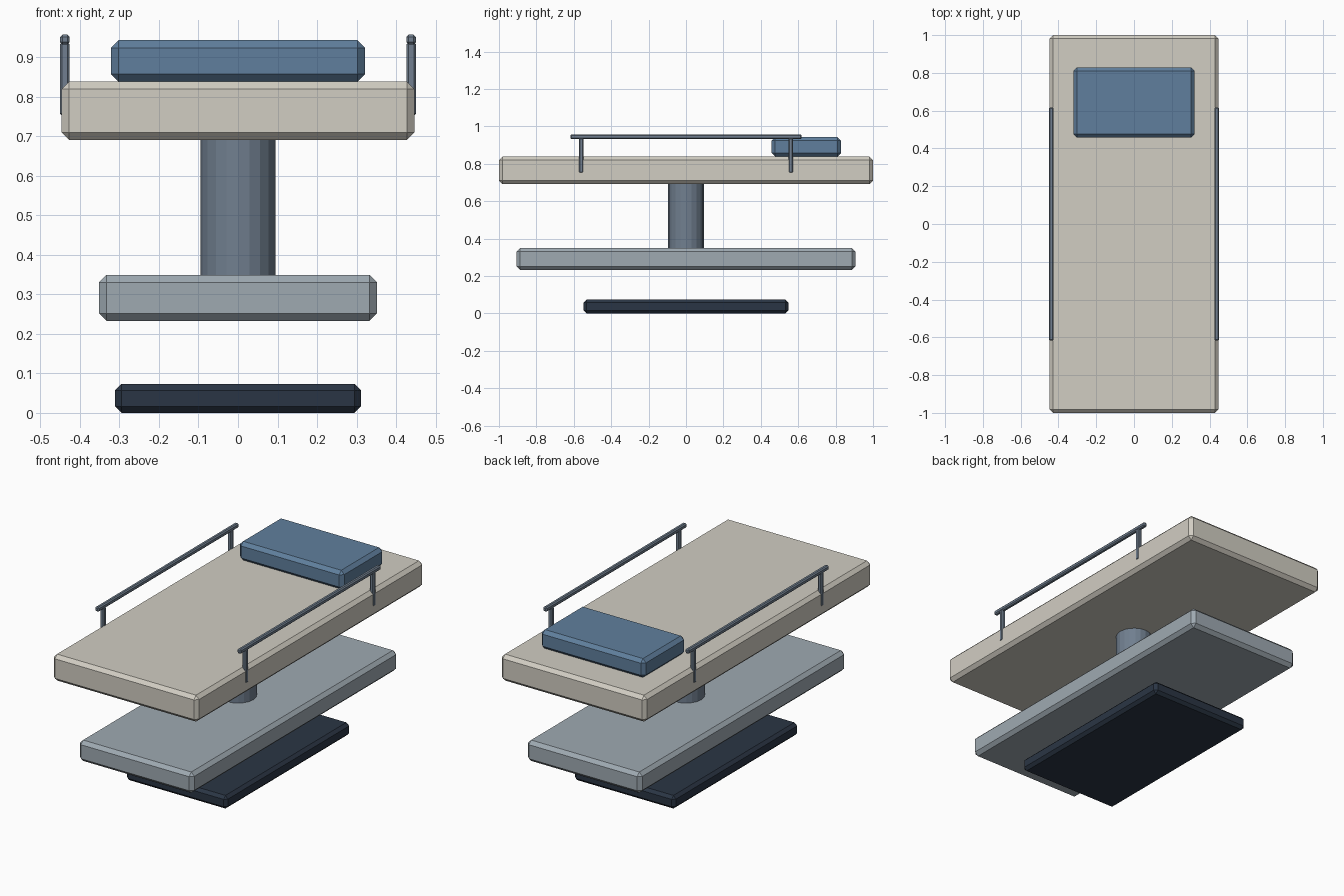
import bpy
import bmesh

if "Cube" in bpy.data.objects:
    bpy.data.objects.remove(bpy.data.objects["Cube"])


def material(name, r, g, b):
    m = bpy.data.materials.new(name)
    m.diffuse_color = tuple((c / 255) ** 2.2 for c in (r, g, b)) + (1,)
    m.use_nodes = True
    m.node_tree.nodes["Principled BSDF"].inputs["Base Color"].default_value = m.diffuse_color
    return m


linen = material("linen", 208, 204, 193)
blue = material("pillow_blue", 96, 126, 156)
light_steel = material("light_steel", 157, 168, 176)
mid_steel = material("mid_steel", 112, 126, 142)
dark = material("dark_base", 46, 56, 70)


def finish(name, bm, mat):
    mesh = bpy.data.meshes.new(name)
    bm.to_mesh(mesh)
    bm.free()
    mesh.materials.append(mat)
    obj = bpy.data.objects.new(name, mesh)
    bpy.context.collection.objects.link(obj)
    return obj


def box(name, x, y, z, bevel, mat):
    """Chamfered box from (min, max) ranges."""
    bm = bmesh.new()
    bmesh.ops.create_cube(bm, size=1)
    for v in bm.verts:
        v.co = [r[0] + (c + 0.5) * (r[1] - r[0]) for c, r in zip(v.co, (x, y, z))]
    obj = finish(name, bm, mat)
    mod = obj.modifiers.new("chamfer", 'BEVEL')
    mod.width = bevel
    mod.segments = 1
    mod.limit_method = 'NONE'
    return obj


# Floor plate, chassis, mattress and pillow
box("floor_plate", (-0.311, 0.311), (-0.548, 0.548), (0, 0.073), 0.016, dark)
box("chassis", (-0.352, 0.352), (-0.906, 0.906), (0.233, 0.349), 0.019, light_steel)
box("mattress", (-0.447, 0.447), (-1, 1), (0.691, 0.838), 0.019, linen)
box("pillow", (-0.321, 0.321), (0.458, 0.829), (0.838, 0.943), 0.019, blue)

# Lift column
bm = bmesh.new()
bmesh.ops.create_cone(bm, cap_ends=True, segments=20, radius1=0.095,
                      radius2=0.095, depth=0.342)
bmesh.ops.translate(bm, vec=(0, 0, 0.52), verts=bm.verts)
finish("lift_column", bm, mid_steel)

# Side rails, each with two posts
for side, s in (("left", -1), ("right", 1)):
    x = (s * 0.438 - 0.012, s * 0.438 + 0.012)
    box(f"{side}_rail", x, (-0.618, 0.618), (0.932, 0.957), 0.006, mid_steel)
    for end, y in (("front", -0.561), ("back", 0.561)):
        box(f"{side}_{end}_post", x, (y - 0.012, y + 0.012), (0.752, 0.938),
            0.005, mid_steel)
